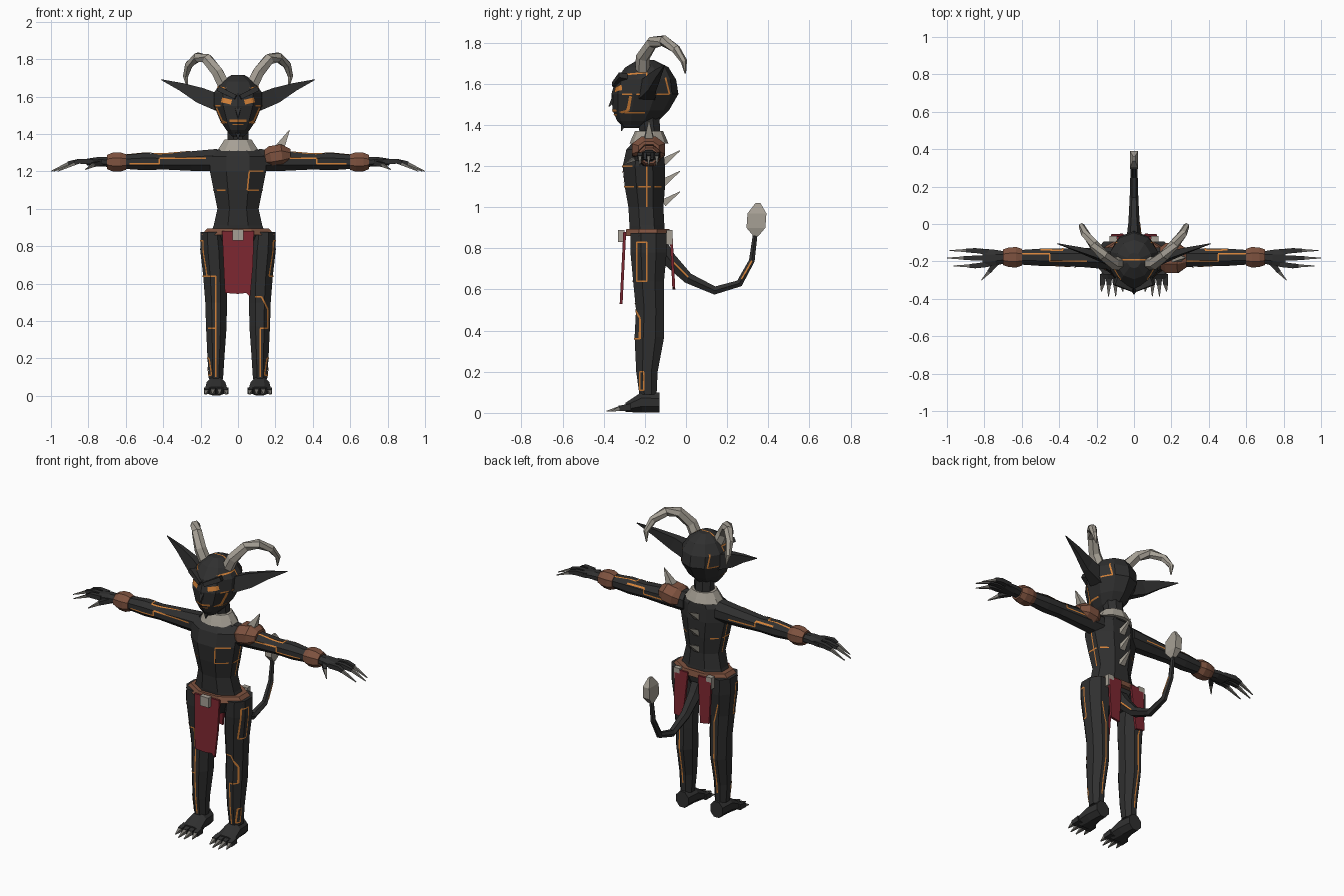
import bpy, bmesh, math
from mathutils import Vector
from mathutils.bvhtree import BVHTree

if "Cube" in bpy.data.objects:
    bpy.data.objects.remove(bpy.data.objects["Cube"])


def material(name, red, green, blue):
    mat = bpy.data.materials.new(name)
    mat.use_nodes = True
    mat.diffuse_color = (red, green, blue, 1)
    mat.node_tree.nodes["Principled BSDF"].inputs["Base Color"].default_value = (red, green, blue, 1)
    return mat


BLACK = material("charcoal skin", .029, .029, .029)
ORANGE = material("glowing orange", .65, .22, .04)
BROWN = material("brown leather", .21, .085, .05)
RED = material("red cloth", .2, .02, .03)
BONE = material("pale bone", .38, .35, .3)
CLAW = material("grey claw", .2, .19, .17)
X, Y, Z = Vector((1, 0, 0)), Vector((0, 1, 0)), Vector((0, 0, 1))
surfaces = {}


def finish(name, bm, mat, solid=True):
    if solid:
        bmesh.ops.recalc_face_normals(bm, faces=bm.faces[:])
    surfaces[name] = BVHTree.FromBMesh(bm)
    mesh = bpy.data.meshes.new(name)
    bm.to_mesh(mesh)
    bm.free()
    mesh.materials.append(mat)
    obj = bpy.data.objects.new(name, mesh)
    bpy.context.collection.objects.link(obj)
    return obj


def tube(name, path, sides, mat, ref=Y, axis=None):
    """Loft through rings of (x, y, z, radius across, radius along ref)."""
    bm = bmesh.new()
    centres = [Vector(p[:3]) for p in path]
    scale = 1 / math.cos(math.pi / sides)
    rings = []
    for i, p in enumerate(path):
        tangent = axis or (centres[min(i + 1, len(path) - 1)] - centres[max(i - 1, 0)]).normalized()
        across = tangent.cross(ref).normalized()
        along = across.cross(tangent)
        ring = []
        for k in range(sides):
            a = 2 * math.pi * (k + .5) / sides
            ring.append(bm.verts.new(centres[i] + scale * (across * p[3] * math.cos(a) + along * p[-1] * math.sin(a))))
        rings.append(ring)
    for low, high in zip(rings, rings[1:]):
        for k in range(sides):
            j = (k + 1) % sides
            bm.faces.new((low[k], low[j], high[j], high[k]))
    bm.faces.new(rings[0])
    bm.faces.new(rings[-1])
    return finish(name, bm, mat)


def spike(name, base, tip, radius, mat, sides=4, ref=Y):
    return tube(name, [(*base, radius), (*tip, .002)], sides, mat, ref)


def slab(name, outline, y, thick, mat, lean=0):
    """Extrude an (x, z) outline through y, leaning outward as it drops."""
    bm = bmesh.new()
    top = max(z for x, z in outline)
    front, back = [[bm.verts.new((x, y + d + lean * (top - z), z)) for x, z in outline] for d in (0, thick)]
    bm.faces.new(front)
    bm.faces.new(back)
    for i in range(len(front)):
        j = (i + 1) % len(front)
        bm.faces.new((front[i], front[j], back[j], back[i]))
    return finish(name, bm, mat)


def paint(name, target, view, points, width=.008, steps=6):
    """Lay a thin painted strip on a part, projected along a view direction."""
    ray, right, up = {"front": (Y, X, Z), "back": (-Y, X, Z), "left": (-X, Y, Z),
                      "right": (X, Y, Z), "top": (-Z, X, Y)}[view]
    bm = bmesh.new()
    for a, b in zip(points, points[1:]):
        a, b = Vector(a), Vector(b)
        side = Vector((a.y - b.y, b.x - a.x)).normalized() * width / 2
        last = None
        for s in range(steps + 1):
            p = a.lerp(b, s / steps)
            hits = [surfaces[target].ray_cast(right * q.x + up * q.y - ray * 3, ray)[0] for q in (p - side, p + side)]
            pair = [bm.verts.new(h - ray * .003) for h in hits] if all(hits) else None
            if pair and last:
                face = bm.faces.new((last[0], pair[0], pair[1], last[1]))
                face.normal_update()
                if face.normal.dot(ray) > 0:
                    face.normal_flip()
            last = pair
    finish(name, bm, ORANGE, solid=False)


def box(left, low, right, high):
    return [(left, low), (right, low), (right, high), (left, high), (left, low)]


# Torso, neck and head
tube("torso", [(0, -.18, .76, .06, .06), (0, -.185, .86, .15, .085), (0, -.19, .91, .13, .085),
               (0, -.195, 1, .11, .085), (0, -.2, 1.1, .13, .098), (0, -.205, 1.2, .15, .103),
               (0, -.2, 1.28, .15, .09), (0, -.185, 1.32, .1, .07)], 8, BLACK, axis=Z)
tube("neck", [(0, -.18, 1.3, .075, .07), (0, -.175, 1.36, .055, .05), (0, -.185, 1.45, .055, .055)], 8, BLACK, axis=Z)
tube("head", [(0, -.26, 1.385, .03, .04), (0, -.235, 1.42, .062, .095), (0, -.22, 1.47, .095, .13),
              (0, -.2, 1.55, .128, .155), (0, -.195, 1.62, .128, .14), (0, -.19, 1.68, .09, .1),
              (0, -.195, 1.715, .035, .04)], 10, BLACK, axis=Z)
tube("fur_collar", [(0, -.18, 1.31, .112, .09), (0, -.18, 1.335, .095, .08), (0, -.18, 1.37, .072, .065)],
     10, BONE, axis=Z)
spike("nose", (0, -.34, 1.54), (0, -.375, 1.49), .018, BLACK, ref=X)
spike("chin_tuft", (0, -.3, 1.42), (0, -.315, 1.37), .018, BLACK)

# Belt and cloth
tube("belt", [(0, -.185, .86, .195, .112), (0, -.185, .895, .165, .105)], 8, BROWN, axis=Z)
slab("front_cloth", [(-.085, .88), (.085, .88), (.08, .7), (.065, .53), (.045, .55), (0, .545), (-.07, .55)],
     -.305, .014, RED, -.05)
slab("front_buckle", box(-.03, .83, .03, .89)[:4], -.33, .03, BONE)
for m, side in ((1, "left"), (-1, "right")):
    slab(side + "_back_cloth", [(m * .035, .88), (m * .125, .88), (m * .12, .61), (m * .06, .6)], -.08, .014, RED, .05)
    slab(side + "_back_buckle", box(m * .09, .82, m * .13, .89)[:4], -.095, .03, BONE)

# Tail with flat bony tip
tube("tail", [(0, -.12, .8, .04), (0, -.08, .745, .035), (0, .01, .655, .026), (0, .14, .595, .02),
              (0, .26, .63, .017), (0, .32, .74, .014), (0, .338, .88, .011)], 6, BLACK, ref=X)
tube("tail_tip", [(0, .34, .86, .012, .012), (0, .34, .9, .022, .046), (0, .345, .97, .022, .046),
                  (0, .35, 1.02, .006, .012)], 4, BONE, axis=Z)

# Spines down the back
for i, z in enumerate((1.22, 1.12, 1.02)):
    spike(f"back_spine_{i + 1}", (0, -.11, z), (0, -.03, z + .055), .018, BONE, ref=X)

for m, side in ((1, "left"), (-1, "right")):
    # Curled horns, ears, brows
    tube(side + "_horn", [(m * .07, -.21, 1.65, .032), (m * .11, -.21, 1.73, .03), (m * .165, -.165, 1.8, .027),
                          (m * .215, -.11, 1.81, .024), (m * .262, -.05, 1.77, .02), (m * .28, -.01, 1.71, .014),
                          (m * .272, -.003, 1.65, .003)], 6, BONE)
    tube(side + "_ear", [(m * .1, -.19, 1.565, .045, .04), (m * .2, -.165, 1.605, .042, .02),
                         (m * .3, -.135, 1.65, .022, .012), (m * .41, -.105, 1.69, .002, .002)], 4, BLACK)
    tube(side + "_brow", [(m * .01, -.345, 1.595, .012, .016), (m * .1, -.305, 1.64, .014, .022)], 4, BLACK)

    # Arms, bracers, hands
    tube(side + "_arm", [(m * .11, -.185, 1.26, .06, .06), (m * .25, -.18, 1.255, .052, .052),
                         (m * .4, -.178, 1.252, .042, .046), (m * .5, -.178, 1.252, .046, .046),
                         (m * .62, -.178, 1.25, .036, .038), (m * .7, -.178, 1.25, .03, .034)], 8, BLACK)
    tube(side + "_bracer", [(m * .6, -.178, 1.25, .042, .045), (m * .63, -.178, 1.25, .052, .055),
                            (m * .67, -.178, 1.25, .05, .052), (m * .7, -.178, 1.25, .038, .042)], 8, BROWN)
    tube(side + "_palm", [(m * .69, -.178, 1.25, .026, .032), (m * .74, -.18, 1.252, .026, .042),
                          (m * .81, -.182, 1.25, .017, .05)], 8, BLACK)
    for i, (spread, reach) in enumerate(((.04, .985), (0, 1), (-.042, .965))):
        y = -.182 + spread
        x = reach - .09
        tube(f"{side}_finger_{i + 1}", [(m * .78, y + spread * -.2, 1.252, .014), (m * .85, y, 1.254, .013),
                                        (m * x, y, 1.243, .01)], 4, BLACK)
        spike(f"{side}_finger_claw_{i + 1}", (m * (x - .01), y, 1.245), (m * reach, y, 1.2), .009, CLAW)
    tube(side + "_thumb", [(m * .73, -.2, 1.245, .015), (m * .775, -.255, 1.235, .011)], 4, BLACK, ref=Z)
    spike(side + "_thumb_claw", (m * .77, -.25, 1.235), (m * .815, -.3, 1.21), .01, CLAW, ref=Z)

    # Legs, feet, toes
    tube(side + "_leg", [(m * .118, -.185, .09, .038, .042), (m * .118, -.19, .2, .045, .052),
                         (m * .116, -.178, .37, .055, .072), (m * .117, -.175, .5, .058, .068),
                         (m * .122, -.182, .64, .064, .075), (m * .132, -.182, .78, .07, .088),
                         (m * .138, -.182, .875, .062, .088)], 8, BLACK, axis=Z)
    tube(side + "_foot", [(m * .117, -.13, .05, .048, .042), (m * .117, -.215, .052, .05, .05),
                          (m * .117, -.295, .026, .022, .06)], 8, BLACK, ref=X, axis=-Y)
    for i, spread in enumerate((-.048, -.016, .016, .048)):
        x = m * .117 + spread
        reach = -.4 + abs(spread) * .8
        tube(f"{side}_toe_{i + 1}", [(x, -.27, .028, .017), (x + spread * .1, -.325, .022, .013)], 4, BLACK, ref=X)
        spike(f"{side}_toe_claw_{i + 1}", (x + spread * .1, -.32, .022), (x + spread * .2, reach, .008), .012, CLAW, ref=X)

    # Face paint
    paint(side + "_eye", "head", "front", [(m * .035, 1.57), (m * .088, 1.582)], .026)
    paint(side + "_cheek_line", "head", "front", [(m * .115, 1.54), (m * .085, 1.47), (m * .06, 1.46)])
    paint(side + "_head_band", "head", side, [(-.31, 1.55), (-.08, 1.55), (-.1, 1.63)])
    paint(side + "_temple_line", "head", side, [(-.3, 1.645), (-.19, 1.655), (-.19, 1.55)])
    paint(side + "_jaw_line", "head", side, [(-.3, 1.46), (-.2, 1.46)])
    # Leg and arm circuit lines
    paint(side + "_shin_line", side + "_leg", "front", [(m * .118, .1), (m * .118, .36), (m * .16, .36)])
    paint(side + "_calf_line", side + "_leg", "back", [(m * .118, .15), (m * .118, .6), (m * .15, .72)])
    paint(side + "_thigh_panel", side + "_leg", side, box(-.24, .64, -.19, .83))
    paint(side + "_ankle_panel", side + "_leg", side, box(-.225, .11, -.205, .2))
    paint(side + "_arm_top_line", side + "_arm", "top", [(m * .25, -.2), (m * .45, -.2), (m * .45, -.16), (m * .6, -.16)])
    paint(side + "_arm_front_line", side + "_arm", "front", [(m * .17, 1.27), (m * .42, 1.27), (m * .42, 1.24), (m * .58, 1.24)])
    paint(side + "_arm_back_line", side + "_arm", "back", [(m * .2, 1.25), (m * .38, 1.25), (m * .38, 1.28), (m * .5, 1.28)])
    paint(side + "_flank_line", "torso", side, [(-.19, 1), (-.19, 1.27)])
    paint(side + "_rib_line", "torso", side, [(-.29, 1.1), (-.12, 1.1)])

# Single markings
paint("mouth", "head", "front", [(-.045, 1.47), (.045, 1.47)], .012)
paint("lip_line", "head", "front", [(-.03, 1.45), (.03, 1.45)], .006)
paint("crown_line", "head", "top", [(-.09, -.19), (.09, -.19)])
paint("chest_panel", "torso", "front", [(.11, 1.1), (.05, 1.1), (.06, 1.2), (.135, 1.2)])
paint("right_thigh_line", "right_leg", "front", [(-.175, .64), (-.118, .64), (-.118, .36)])
paint("left_thigh_line", "left_leg", "front", [(.09, .53), (.125, .53), (.16, .46), (.16, .36)])
paint("tail_line", "tail", "left", [(-.07, .74), (.01, .66)])
paint("tail_upper_line", "tail", "left", [(.27, .65), (.32, .74)])

# Spiked shoulder pad on one side
tube("shoulder_pad", [(.14, -.182, 1.265, .04, .055), (.175, -.182, 1.275, .06, .08),
                      (.235, -.182, 1.285, .06, .08), (.28, -.182, 1.285, .035, .05)], 8, BROWN)
spike("shoulder_spike", (.225, -.18, 1.33), (.275, -.18, 1.42), .024, BONE)
